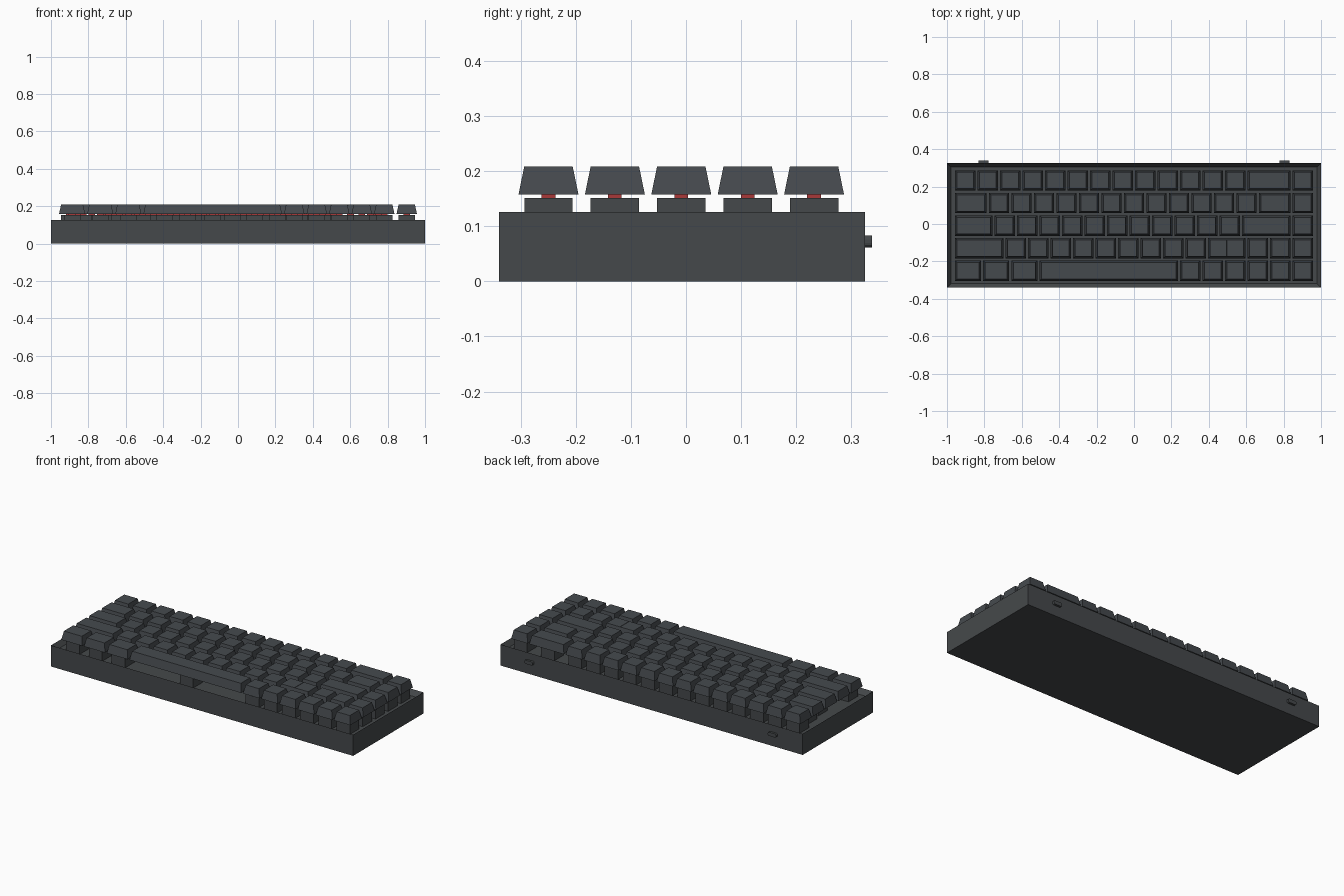
import bpy
import bmesh
from mathutils import Matrix, Vector

old = bpy.data.objects.get("Cube")
if old:
    bpy.data.objects.remove(old, do_unlink=True)


def material(name, colour):
    m = bpy.data.materials.new(name)
    m.use_nodes = True
    m.diffuse_color = (*colour, 1)
    m.node_tree.nodes["Principled BSDF"].inputs["Base Color"].default_value = (*colour, 1)
    return m


CASE = material("charcoal case", (0.060, 0.066, 0.070))
KEYS = material("slate keycap", (0.060, 0.068, 0.076))
RED = material("red stem", (0.40, 0.04, 0.04))


def finish(bm, name, mat):
    mesh = bpy.data.meshes.new(name)
    bm.to_mesh(mesh)
    bm.free()
    mesh.materials.append(mat)
    ob = bpy.data.objects.new(name, mesh)
    bpy.context.collection.objects.link(ob)
    return ob


def add_box(bm, x, y, width, depth, z0, z1, inset=0):
    """Box centred on x, y whose top is drawn in by inset on every side."""
    size = Vector((width, depth, z1 - z0))
    place = Matrix.Translation((x, y, (z0 + z1) / 2)) @ Matrix.Diagonal((*size, 1))
    verts = bmesh.ops.create_cube(bm, size=1, matrix=place)["verts"]
    for v in verts:
        if inset and v.co.z > (z0 + z1) / 2:
            v.co.x += inset if v.co.x < x else -inset
            v.co.y += inset if v.co.y < y else -inset
    return verts


# Case: block with a recessed tray
bm = bmesh.new()
add_box(bm, 0, -0.0075, 2, 0.665, 0, 0.126)
bm.faces.ensure_lookup_table()
top = max(bm.faces, key=lambda f: f.calc_center_median().z)
bmesh.ops.inset_region(bm, faces=[top], thickness=0.03)
bmesh.ops.translate(bm, verts=top.verts[:], vec=(0, 0, -0.03))
finish(bm, "case", CASE)

# Rounded sockets on the back
for side, x in (("right", -0.805), ("left", 0.805)):
    bm = bmesh.new()
    add_box(bm, x, 0.326, 0.055, 0.025, 0.062, 0.084)
    along_y = [e for e in bm.edges
               if abs(e.verts[0].co.y - e.verts[1].co.y) > 0.01]
    bmesh.ops.bevel(bm, geom=along_y, offset=0.008, segments=3,
                    profile=0.5, affect='EDGES')
    finish(bm, side + "_socket", CASE)

# Key rows from front to back: (start, width) runs in key units
def run(start, widths):
    keys = []
    for w in widths:
        keys.append((start, w))
        start += w
    return keys


ROWS = [
    run(0, [1.25] * 3 + [6.25] + [1] * 6),
    run(0, [2.25] + [1] * 10) + run(12, [1] * 4),
    run(0, [1.75] + [1] * 11 + [2.25, 1]),
    run(0, [1.5] + [1] * 12 + [1.5, 1]),
    run(0, [1] * 13 + [2, 1]),
]
PITCH, GAP = 0.1203, 0.0115

for i, row in enumerate(ROWS):
    caps, switches, stems = bmesh.new(), bmesh.new(), bmesh.new()
    y = -0.25 + i * 0.1207
    for start, w in row:
        x = (start + w / 2 - 8) * PITCH
        add_box(caps, x, y, w * PITCH - GAP, 0.109, 0.158, 0.209, 0.0105)
        add_box(switches, x, y, 0.088, 0.088, 0.09, 0.152)
        add_box(stems, x, y, 0.036, 0.025, 0.15, 0.16)
    finish(caps, f"keycaps_row_{i + 1}", KEYS)
    finish(switches, f"switches_row_{i + 1}", CASE)
    finish(stems, f"stems_row_{i + 1}", RED)
